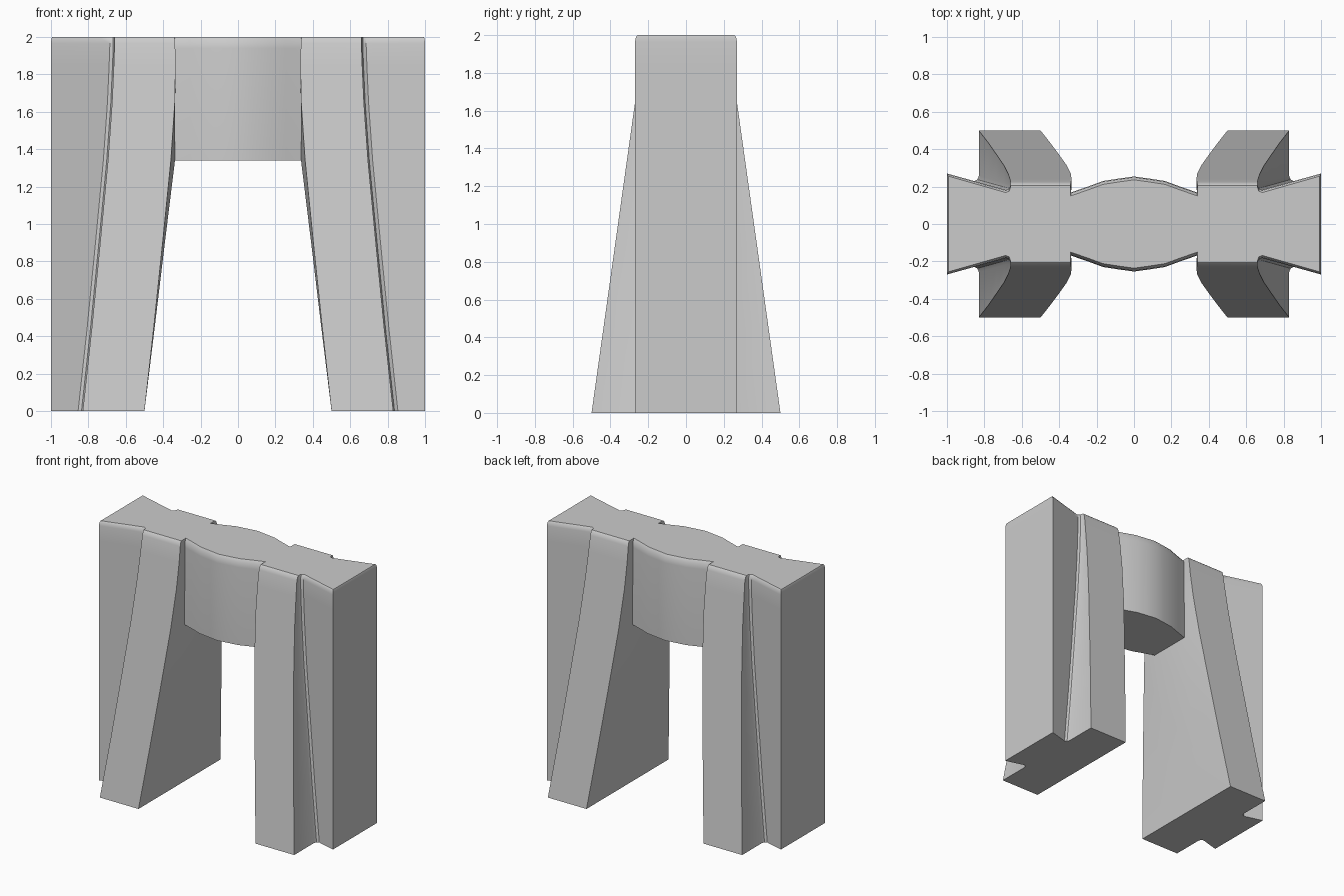
import bpy, bmesh

if "Cube" in bpy.data.objects:
    bpy.data.objects.remove(bpy.data.objects["Cube"])


def loft(name, rings, smooth=0.6):
    """Skin a stack of equal-length closed rings and cap both ends."""
    bm = bmesh.new()
    rows = [[bm.verts.new(p) for p in ring] for ring in rings]
    n = len(rows[0])
    for a, b in zip(rows, rows[1:]):
        for i in range(n):
            j = (i + 1) % n
            bm.faces.new((a[i], a[j], b[j], b[i]))
    caps = [bm.faces.new(rows[0]), bm.faces.new(rows[-1])]
    bmesh.ops.recalc_face_normals(bm, faces=bm.faces)
    bmesh.ops.triangulate(bm, faces=caps)
    mesh = bpy.data.meshes.new(name)
    bm.to_mesh(mesh)
    bm.free()
    ob = bpy.data.objects.new(name, mesh)
    bpy.context.collection.objects.link(ob)
    bpy.ops.object.select_all(action='DESELECT')
    ob.select_set(True)
    bpy.context.view_layer.objects.active = ob
    bpy.ops.object.shade_smooth_by_angle(angle=smooth)
    return ob


def leg_ring(z, outer, inner, core, trim):
    """Leg section: flared end slab, groove, splayed buttress, inner face."""
    def slab(x):
        return 0.175 + 0.095 * (x - 0.66) / 0.34 - trim
    depth = 0.5 - 0.14 * z - trim
    half = [(1 - trim * 0.5, slab(1)),
            (outer + 0.07, slab(outer + 0.07)),
            (outer + 0.025, slab(outer + 0.025)),
            (outer + 0.007, slab(outer) + 0.015),
            (outer, slab(outer) + 0.035),
            (outer, depth), (inner, depth), (core, 0.16)]
    full = half + [(x, -y) for x, y in reversed(half)]
    return [(x, y, z) for x, y in full]


# Supporting legs, mirrored left to right
levels = [(0, .83, .50, .50, 0), (.45, .781, .450, .445, 0),
          (.9, .737, .403, .391, 0), (1.34, .695, .359, .337, 0),
          (1.65, .673, .338, .336, 0), (1.85, .664, .334, .336, 0),
          (1.965, .66, .336, .336, 0), (1.99, .66, .338, .337, .005),
          (2.0, .66, .34, .34, .014)]
leg = loft("leg_pair", [leg_ring(*lv) for lv in levels])
leg.modifiers.new("mirror", 'MIRROR').use_axis[0] = True


# Bowed lintel with eased top edges
bow = [(-.34, .168), (-.255, .197), (-.165, .23), (-.08, .243), (0, .254),
       (.08, .243), (.165, .23), (.255, .197), (.34, .168)]


def lintel_ring(z, trim):
    half = [(x, y - trim, z) for x, y in bow]
    return half + [(x, -y, z) for x, y, z in reversed(half)]


loft("lintel", [lintel_ring(*lv) for lv in
                [(1.34, 0), (1.94, 0), (1.98, .004), (2.0, .018)]], 0.9)
